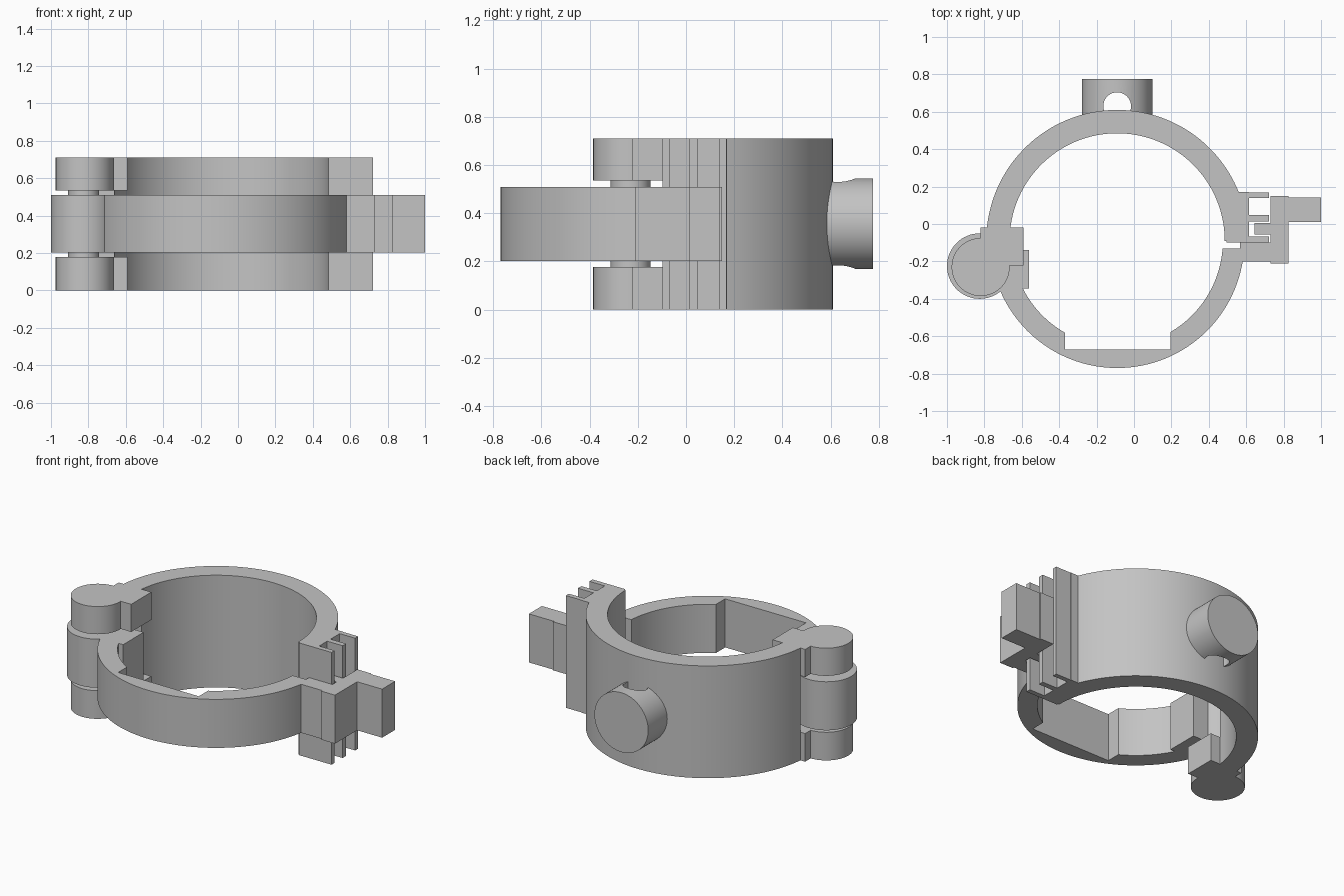
import bpy, bmesh, math

if "Cube" in bpy.data.objects:
    bpy.data.objects.remove(bpy.data.objects["Cube"])

grey = bpy.data.materials.new("plain grey")
grey.use_nodes = True
grey.diffuse_color = (0.55, 0.55, 0.55, 1)
grey.node_tree.nodes["Principled BSDF"].inputs["Base Color"].default_value = grey.diffuse_color

CX = CY = -0.09            # common centre of both ring halves
FULL = (0, 0.71)           # height of the rear half
MID = (0.203, 0.51)        # height of the front half
parts = []


def prism(name, outline, span):
    """Extrude a flat outline between two heights."""
    bm = bmesh.new()
    low = bm.faces.new([bm.verts.new((x, y, span[0])) for x, y in outline])
    up = bmesh.ops.extrude_face_region(bm, geom=[low])["geom"]
    bmesh.ops.translate(bm, vec=(0, 0, span[1] - span[0]),
                        verts=[v for v in up if isinstance(v, bmesh.types.BMVert)])
    bmesh.ops.recalc_face_normals(bm, faces=bm.faces)
    mesh = bpy.data.meshes.new(name)
    bm.to_mesh(mesh)
    bm.free()
    mesh.materials.append(grey)
    ob = bpy.data.objects.new(name, mesh)
    bpy.context.collection.objects.link(ob)
    parts.append(ob)
    return ob


def box(name, x0, x1, y0, y1, span):
    return prism(name, [(x0, y0), (x1, y0), (x1, y1), (x0, y1)], span)


def arc(cx, cy, r, a0, a1, n=72):
    return [(cx + r * math.cos(a0 + (a1 - a0) * i / n),
             cy + r * math.sin(a0 + (a1 - a0) * i / n)) for i in range(n + 1)]


def disc(name, cx, cy, r, span):
    return prism(name, arc(cx, cy, r, 0, math.tau, 64)[:-1], span)


def half_arc(r, right_y, left_y, side):
    """Arc from the right end to the left end; side 1 is rear, -1 is front."""
    a0 = math.asin((right_y - CY) / r)
    a1 = math.pi - math.asin((left_y - CY) / r)
    return arc(CX, CY, r, a0, a1 if side > 0 else a1 - math.tau)


# Rear half ring
prism("rear_half_ring", half_arc(0.70, -0.09, -0.02, 1)
      + half_arc(0.575, -0.09, -0.02, 1)[::-1], FULL)

# Front half ring with a flat pocket cut into its inside
X0, X1, FLAT = -0.37, 0.195, -0.67
inner = half_arc(0.565, -0.13, -0.14, -1)
right = [p for p in inner if p[0] > X1]
left = [p for p in inner if p[0] < X0]
edge = [CY - math.sqrt(0.565 ** 2 - (x - CX) ** 2) for x in (X1, X0)]
pocket = [(X1, edge[0]), (X1, FLAT), (X0, FLAT), (X0, edge[1])]
prism("front_half_ring", half_arc(0.68, -0.13, -0.14, -1)
      + (right + pocket + left)[::-1], MID)

# Hinge: outer knuckles with their arms, middle knuckle and pin
HX, HY = -0.825, -0.23
for label, span in (("lower", (0, 0.178)), ("upper", (0.535, 0.71))):
    disc(label + "_hinge_knuckle", HX + 0.005, HY, 0.155, span)
    box(label + "_hinge_arm", -0.82, -0.592, -0.222, -0.02, span)
disc("middle_hinge_knuckle", HX, HY + 0.005, 0.175, MID)
box("middle_hinge_arm", -0.76, -0.562, -0.345, -0.14, MID)
disc("hinge_pin", HX, HY, 0.083, (0.1, 0.6))

# Comb of catch ribs on the rear half
box("catch_base", 0.53, 0.615, -0.095, 0.17, FULL)
for i, (y0, y1) in enumerate(((-0.098, -0.067), (0.013, 0.047), (0.138, 0.168))):
    box(f"catch_rib_{i + 1}", 0.495 if i == 0 else 0.59, 0.723, y0, y1, FULL)

# Latch on the front half
box("latch_arm", 0.5, 0.74, -0.2, -0.13, MID)
box("latch_step", 0.567, 0.74, -0.14, -0.1, MID)
box("latch_plate", 0.73, 0.825, -0.21, 0.15, MID)
box("latch_hook", 0.645, 0.74, -0.057, 0.005, MID)
box("latch_handle", 0.815, 1.0, 0.012, 0.142, MID)

# Rear post, a round peg with a vertical hole next to the ring
post = disc("rear_post", 0, 0, 0.188, (0, 0.215))
post.rotation_euler = (math.pi / 2, 0, 0)
post.location = (CX, 0.775, 0.357)
cutter = disc("post_hole_cutter", CX, 0.63, 0.074, (0.1, 0.62))
parts.remove(cutter)
cutter.hide_render = True
cutter.hide_set(True)
hole = post.modifiers.new("hole", "BOOLEAN")
hole.operation = "DIFFERENCE"
hole.object = cutter
hole.solver = "EXACT"
bpy.context.view_layer.update()
bpy.context.view_layer.objects.active = post
bpy.ops.object.select_all(action="DESELECT")
post.select_set(True)
bpy.ops.object.modifier_apply(modifier="hole")
bpy.data.objects.remove(cutter)

# Smooth the round walls, keep the corners sharp
for ob in parts:
    ob.select_set(True)
bpy.ops.object.shade_smooth_by_angle(angle=math.radians(30))
